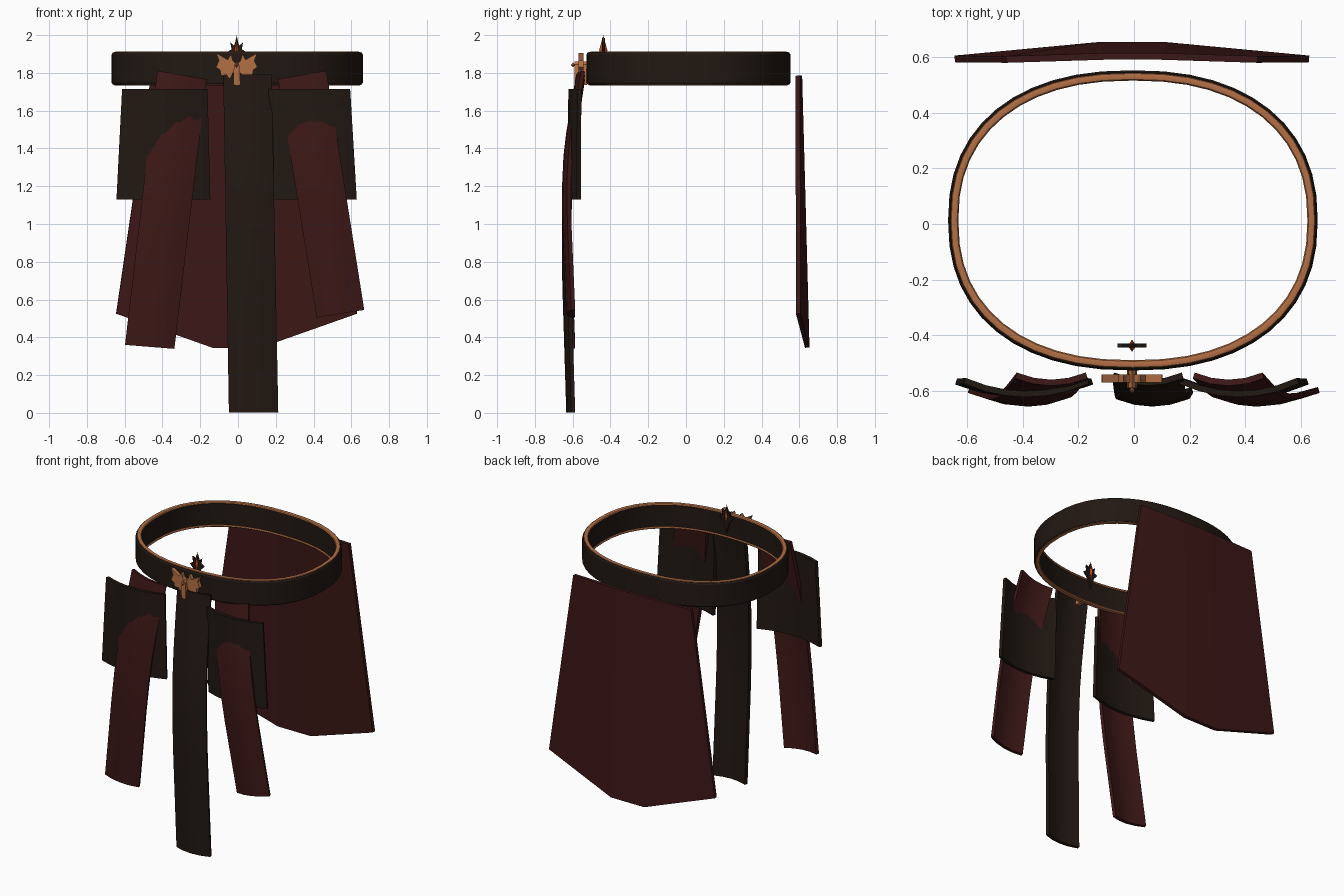
import bpy, bmesh, math

if "Cube" in bpy.data.objects:
    bpy.data.objects.remove(bpy.data.objects["Cube"])


def material(name, rgb):
    m = bpy.data.materials.new(name)
    m.diffuse_color = (*rgb, 1)
    m.use_nodes = True
    m.node_tree.nodes["Principled BSDF"].inputs["Base Color"].default_value = m.diffuse_color
    return m


DARK = material("dark_leather", (0.016, 0.009, 0.006))
RED = material("red_cloth", (0.045, 0.009, 0.008))
COPPER = material("copper", (0.45, 0.16, 0.06))
GEM = material("orange_gem", (0.65, 0.10, 0.02))


def make(name, verts, faces, mat, thick=0, angle=30):
    me = bpy.data.meshes.new(name)
    me.from_pydata(verts, [], faces)
    bm = bmesh.new()
    bm.from_mesh(me)
    bmesh.ops.recalc_face_normals(bm, faces=bm.faces)
    bm.to_mesh(me)
    bm.free()
    me.materials.append(mat)
    ob = bpy.data.objects.new(name, me)
    bpy.context.collection.objects.link(ob)
    bpy.ops.object.select_all(action='DESELECT')
    ob.select_set(True)
    bpy.context.view_layer.objects.active = ob
    if thick:
        mod = ob.modifiers.new("thickness", 'SOLIDIFY')
        mod.thickness, mod.offset = thick, 0
        bpy.ops.object.modifier_apply(modifier=mod.name)
    if angle:
        bpy.ops.object.shade_smooth_by_angle(angle=math.radians(angle))
    return ob


def hoop(name, profile, mat, n=48):
    """Sweep an (inset, z) profile around the rounded waist outline."""
    verts, k = [], len(profile)
    for i in range(n):
        a = 2 * math.pi * i / n
        c, s = math.cos(a), math.sin(a)
        ex = 2 / 2.3
        cx = math.copysign(abs(c) ** ex, c)
        sy = math.copysign(abs(s) ** ex, s)
        for d, z in profile:
            verts.append(((0.665 - d) * cx - 0.004, (0.54 - d) * sy + 0.013, z))
    faces = [(i * k + j, i * k + (j + 1) % k,
              (i + 1) % n * k + (j + 1) % k, (i + 1) % n * k + j)
             for i in range(n) for j in range(k)]
    return make(name, verts, faces, mat)


def cloth(name, top, bottom, depth, bow, mat, cols=4, thick=0.022):
    """Hanging strip between two edges (xl, zl, xr, zr); depth lists (t, y)."""
    verts = []
    for t, y in depth:
        xl, zl, xr, zr = (a + (b - a) * t for a, b in zip(top, bottom))
        for j in range(cols + 1):
            u = j / cols
            verts.append((xl + (xr - xl) * u, y - bow * 4 * u * (1 - u),
                          zl + (zr - zl) * u))
    w = cols + 1
    faces = [(i * w + j, i * w + j + 1, (i + 1) * w + j + 1, (i + 1) * w + j)
             for i in range(len(depth) - 1) for j in range(cols)]
    return make(name, verts, faces, mat, thick)


def plate(name, outline, y0, y1, mat):
    """Extrude an (x, z) outline from y0 to y1."""
    n = len(outline)
    verts = [(x, y, z) for y in (y0, y1) for x, z in outline]
    faces = [tuple(range(n)), tuple(range(n, 2 * n))]
    faces += [(i, (i + 1) % n, (i + 1) % n + n, i + n) for i in range(n)]
    return make(name, verts, faces, mat, angle=0)


def mirrored(half, cx):
    return [(cx + x, z) for x, z in half] + \
           [(cx - x, z) for x, z in reversed(half) if x > 0]


def spike(name, x, y, z, rx, ry, h, mat):
    """Elongated four-sided crystal."""
    verts = [(x, y, z + h), (x, y, z - h), (x + rx, y, z), (x, y + ry, z),
             (x - rx, y, z), (x, y - ry, z)]
    faces = [(p, 2 + i, 2 + (i + 1) % 4) for p in (0, 1) for i in range(4)]
    return make(name, verts, faces, mat, angle=0)


# Belt band with copper edging
hoop("belt_band", [(0.006, 1.738), (0, 1.748), (0, 1.897), (0.006, 1.907),
                   (0.03, 1.905), (0.03, 1.74)], DARK)
for name, z in (("belt_trim_top", 1.903), ("belt_trim_bottom", 1.742)):
    hoop(name, [(0.022 + 0.015 * math.cos(a), z + 0.009 * math.sin(a))
                for a in (i * math.pi / 4 for i in range(8))], COPPER)

# Back cape: four folds with a pointed-down hem
xt, xb = (-0.46, -0.11, 0.10, 0.445), (-0.645, -0.135, 0.12, 0.63)
yt, yb = (0.592, 0.603, 0.603, 0.592), (0.594, 0.642, 0.642, 0.594)
zb = (0.525, 0.345, 0.345, 0.525)
make("back_cape",
     [(x, y, 1.785) for x, y in zip(xt, yt)] + list(zip(xb, yb, zb)),
     [(i, i + 1, i + 5, i + 4) for i in range(3)], RED, 0.024, 0)

# Side panels, bowed outward
for name, top, bottom in (
        ("left_panel", (-0.61, 1.715, -0.165, 1.715), (-0.64, 1.13, -0.15, 1.13)),
        ("right_panel", (0.165, 1.715, 0.59, 1.715), (0.18, 1.13, 0.625, 1.13))):
    cloth(name, top, bottom, [(0, -0.564), (0.5, -0.566), (1, -0.567)], 0.048,
          DARK, 6)

# Hanging strips, curving forward then back
swing = [(0, -0.545), (0.14, -0.576), (0.24, -0.597), (0.34, -0.612),
         (0.48, -0.62), (0.62, -0.618), (0.8, -0.608), (1, -0.597)]
cloth("left_strip", (-0.425, 1.81, -0.17, 1.765), (-0.595, 0.36, -0.34, 0.34),
      swing, 0.026, RED)
cloth("right_strip", (0.215, 1.765, 0.465, 1.81), (0.42, 0.505, 0.665, 0.545),
      swing, 0.026, RED)
cloth("centre_flap", (-0.075, 1.79, 0.175, 1.79), (-0.045, 0.002, 0.21, 0.002),
      swing, 0.026, DARK)

# Winged buckle emblem with stem and stud
wings = [(0, 1.845), (0.02, 1.865), (0.03, 1.90), (0.048, 1.87), (0.108, 1.905),
         (0.094, 1.865), (0.11, 1.83), (0.088, 1.815), (0.083, 1.785),
         (0.052, 1.79), (0.038, 1.77), (0.02, 1.80), (0, 1.79)]
plate("buckle_wings", mirrored(wings, -0.007), -0.57, -0.542, COPPER)
plate("buckle_stem", mirrored([(0, 1.86), (0.013, 1.845), (0.018, 1.79),
                               (0.016, 1.735), (0, 1.735)], -0.007),
      -0.59, -0.525, COPPER)
spike("buckle_stud", -0.007, -0.598, 1.842, 0.011, 0.012, 0.013, COPPER)

# Spiked crystal behind the buckle
barbs = [(0, 1.985), (0.014, 1.945), (0.034, 1.962), (0.027, 1.925),
         (0.052, 1.91), (0.024, 1.88), (0.012, 1.84), (0, 1.80)]
plate("crystal_setting", mirrored(barbs, -0.007), -0.445, -0.43, DARK)
spike("crystal", -0.007, -0.438, 1.92, 0.016, 0.022, 0.08, GEM)
